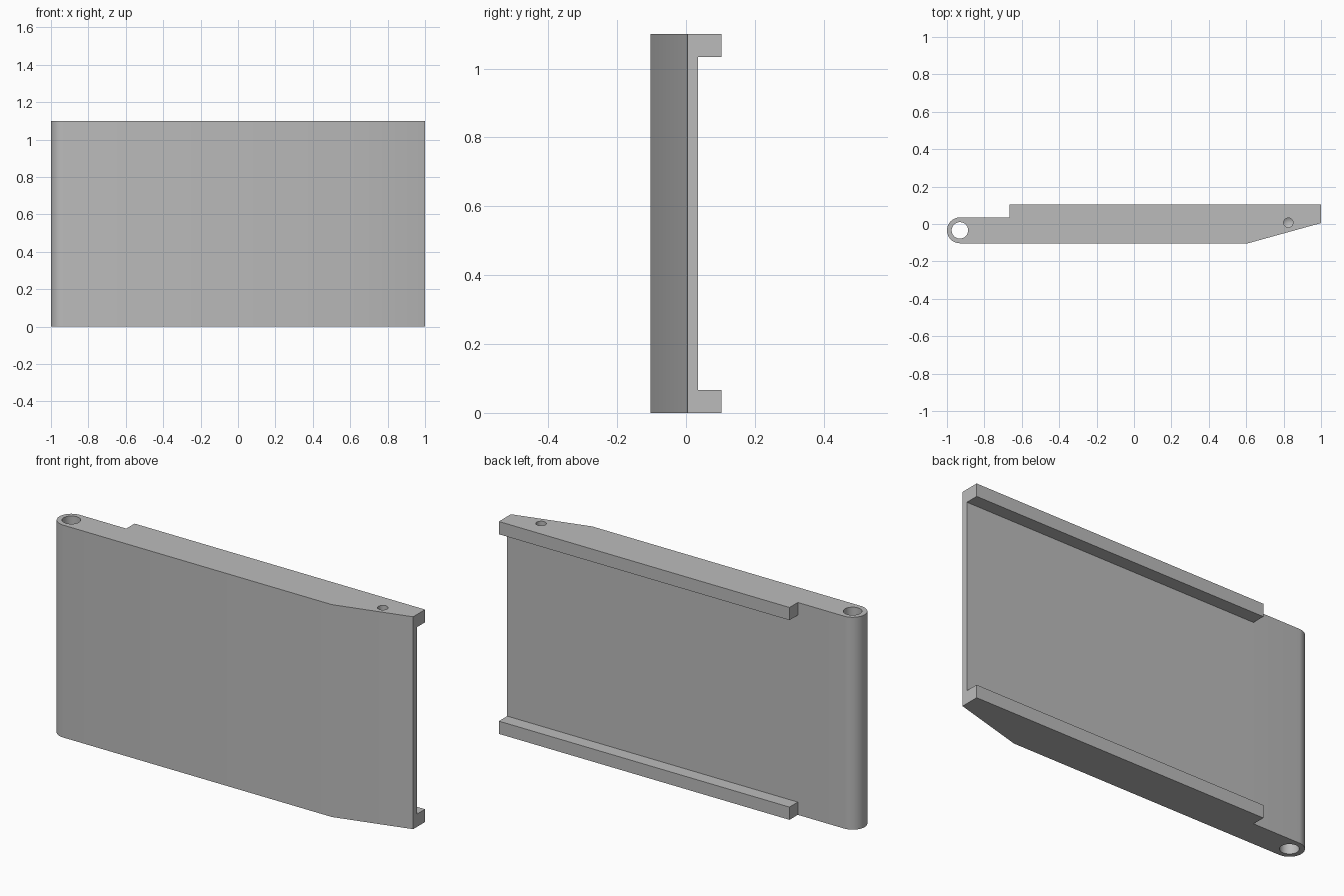
import bpy
import bmesh
import math

cube = bpy.data.objects.get("Cube")
if cube:
    bpy.data.objects.remove(cube, do_unlink=True)

HEIGHT, RAIL = 1.1, 0.066
BACK, RAIL_BACK, FRONT = 0.035, 0.103, -0.103
RAIL_START = -0.665
RADIUS = (BACK - FRONT) / 2
PIVOT = (-1 + RADIUS, (BACK + FRONT) / 2)

grey = bpy.data.materials.new("plain grey")
grey.use_nodes = True
colour = (0.5, 0.5, 0.5, 1)
grey.diffuse_color = colour
grey.node_tree.nodes["Principled BSDF"].inputs["Base Color"].default_value = colour


def make_object(name, bm):
    bmesh.ops.recalc_face_normals(bm, faces=bm.faces)
    mesh = bpy.data.meshes.new(name)
    bm.to_mesh(mesh)
    bm.free()
    mesh.materials.append(grey)
    obj = bpy.data.objects.new(name, mesh)
    bpy.context.collection.objects.link(obj)
    return obj


def drill(target, x, y, radius, bottom, top, tip=0):
    """Cut a round vertical hole, with a pointed floor when tip is set."""
    bm = bmesh.new()
    bmesh.ops.create_cone(bm, cap_ends=True, segments=40, radius1=radius,
                          radius2=radius, depth=top - bottom)
    bmesh.ops.translate(bm, verts=bm.verts, vec=(x, y, (top + bottom) / 2))
    if tip:
        floor = min(bm.faces, key=lambda f: f.calc_center_median().z)
        point = bmesh.ops.poke(bm, faces=[floor])["verts"][0]
        point.co.z -= tip
    cutter = make_object("hole_cutter", bm)
    cutter.hide_render = True
    mod = target.modifiers.new("hole", "BOOLEAN")
    mod.operation, mod.solver, mod.object = "DIFFERENCE", "EXACT", cutter
    bpy.ops.object.select_all(action="DESELECT")
    target.select_set(True)
    bpy.context.view_layer.objects.active = target
    bpy.ops.object.modifier_apply(modifier=mod.name)
    bpy.data.objects.remove(cutter, do_unlink=True)


# Panel outline: tapered free end, rounded hinge end
profile = [(0.61, FRONT), (1, 0.005), (1, BACK), (RAIL_START, BACK)]
STEPS = 24
for i in range(STEPS + 1):
    a = math.pi / 2 + math.pi * i / STEPS
    profile.append((PIVOT[0] + RADIUS * math.cos(a), PIVOT[1] + RADIUS * math.sin(a)))

# Panel walls in three height bands
bm = bmesh.new()
levels = (0, RAIL, HEIGHT - RAIL, HEIGHT)
rings = [[bm.verts.new((x, y, z)) for x, y in profile] for z in levels]
rail_faces = []
count = len(profile)
for band, (low, high) in enumerate(zip(rings, rings[1:])):
    for i in range(count):
        j = (i + 1) % count
        face = bm.faces.new((low[i], low[j], high[j], high[i]))
        if i == 2 and band != 1:
            rail_faces.append(face)
bm.faces.new(rings[0][::-1])
bm.faces.new(rings[-1])

# Rails pulled out of the back along the top and bottom
for face in bmesh.ops.extrude_discrete_faces(bm, faces=rail_faces)["faces"]:
    for v in face.verts:
        v.co.y = RAIL_BACK
panel = make_object("hinged_panel", bm)

# Hinge bore right through, and a pointed blind hole in the top
drill(panel, PIVOT[0], PIVOT[1], 0.044, -0.1, HEIGHT + 0.1)
drill(panel, 0.825, 0.007, 0.025, HEIGHT - 0.13, HEIGHT + 0.1, tip=0.015)

bpy.ops.object.shade_smooth_by_angle(angle=math.radians(30))
